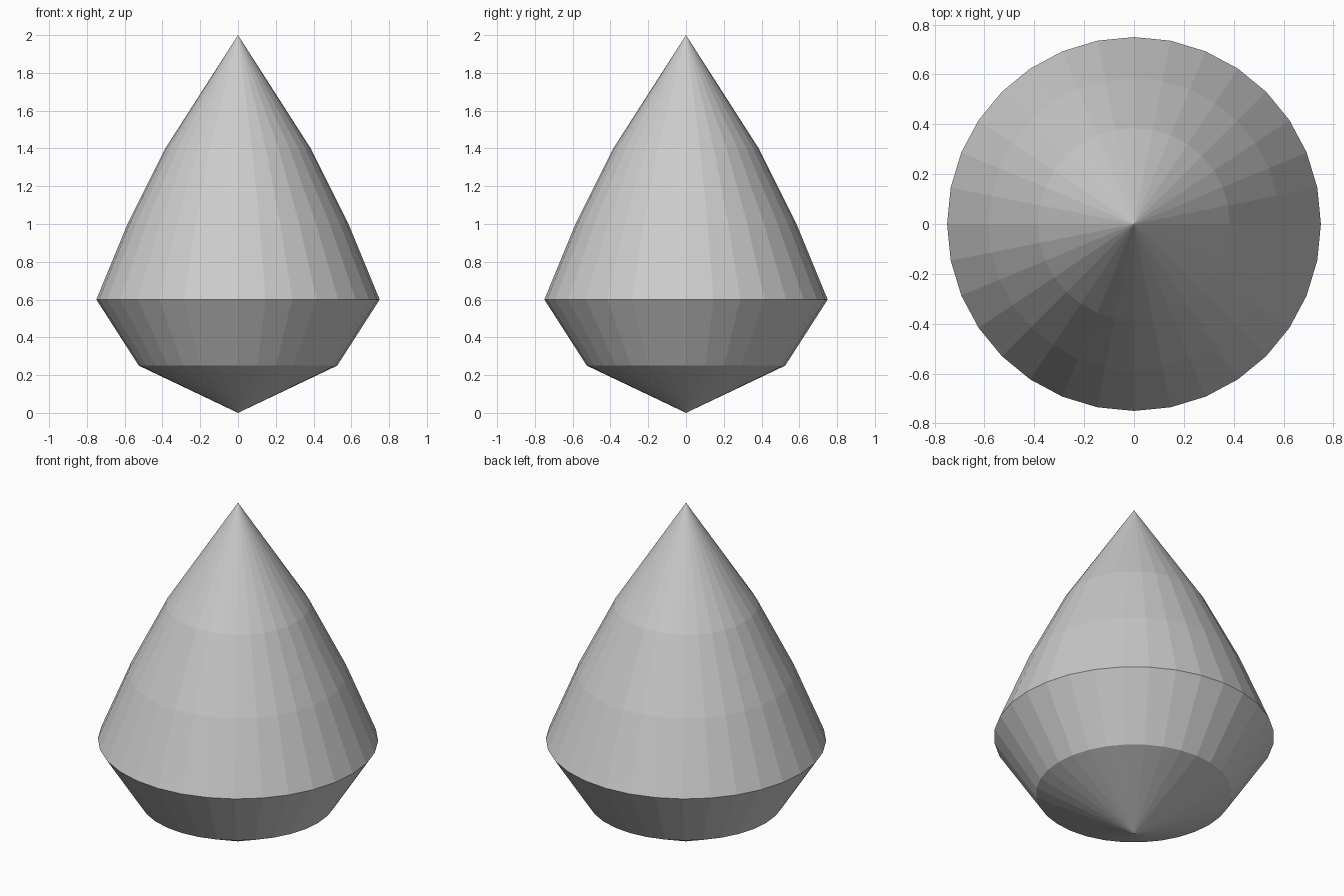
import bpy
import bmesh
from math import radians

if "Cube" in bpy.data.objects:
    bpy.data.objects.remove(bpy.data.objects["Cube"])

# Half profile of the teardrop, bottom tip to top tip: (radius, height)
profile = [(0, 0), (0.525, 0.25), (0.75, 0.6), (0.585, 1.0), (0.385, 1.4), (0, 2)]
SIDES = 32

# Spin the profile around z into a closed, flat-faced solid
bm = bmesh.new()
verts = [bm.verts.new((r, 0, z)) for r, z in profile]
edges = [bm.edges.new(pair) for pair in zip(verts, verts[1:])]
bmesh.ops.spin(bm, geom=verts + edges, cent=(0, 0, 0), axis=(0, 0, 1),
               angle=radians(360), steps=SIDES, use_duplicate=False)
bmesh.ops.remove_doubles(bm, verts=bm.verts, dist=0.0001)
bmesh.ops.recalc_face_normals(bm, faces=bm.faces)

mesh = bpy.data.meshes.new("faceted_teardrop")
bm.to_mesh(mesh)
bm.free()
bpy.context.collection.objects.link(bpy.data.objects.new("faceted_teardrop", mesh))
